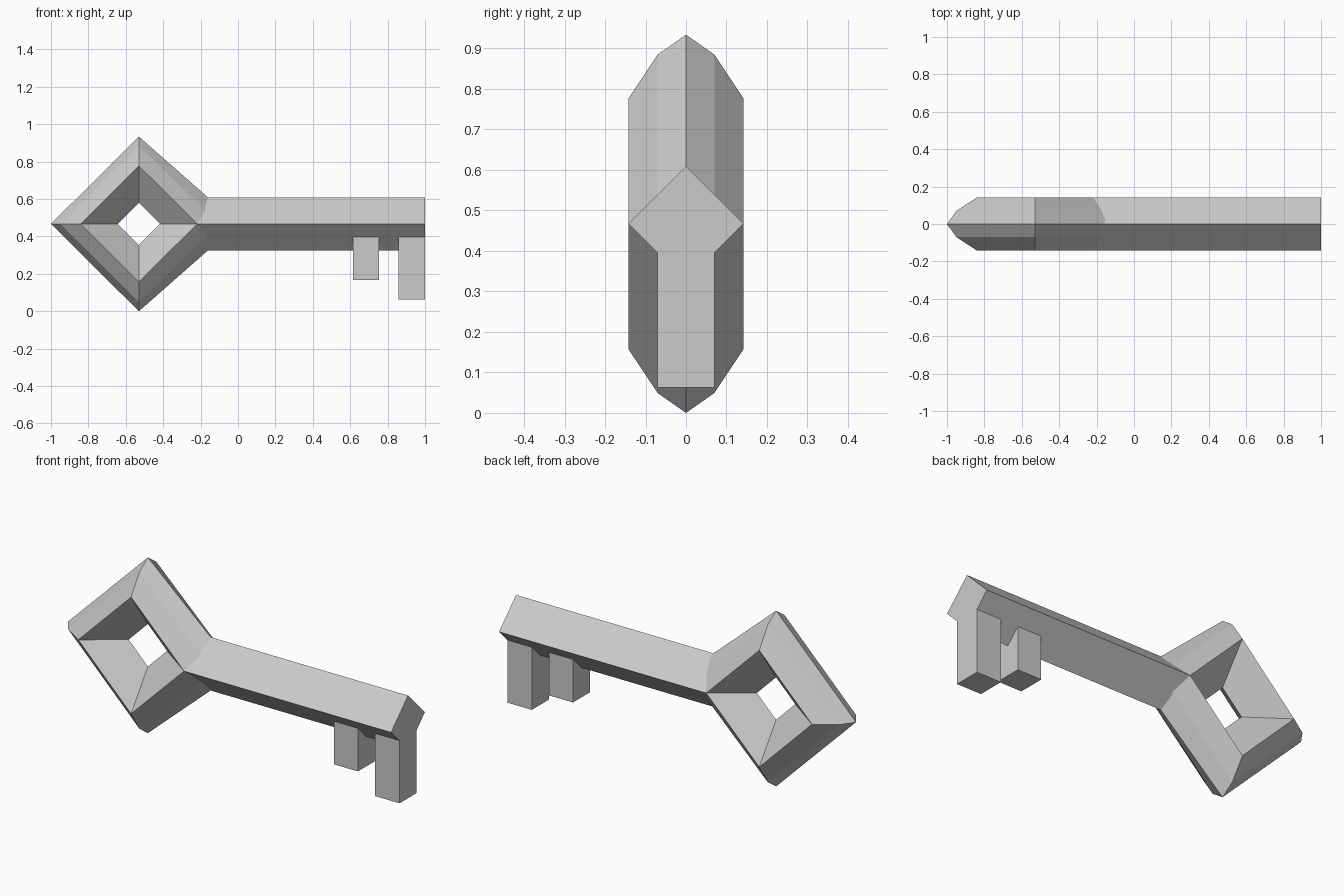
import bpy, bmesh

if "Cube" in bpy.data.objects:
    bpy.data.objects.remove(bpy.data.objects["Cube"])

CX, CZ, HALF = -0.53, 0.467, 0.142


def finish(bm, name):
    bmesh.ops.recalc_face_normals(bm, faces=bm.faces)
    mesh = bpy.data.meshes.new(name)
    bm.to_mesh(mesh)
    bm.free()
    obj = bpy.data.objects.new(name, mesh)
    bpy.context.collection.objects.link(obj)
    return obj


def loft(bm, rings, closed, skip=()):
    """Join equal-length point rings; skip lists profile edges left open."""
    vr = [[bm.verts.new(p) for p in r] for r in rings]
    n = len(vr[0])
    for i in range(len(vr) if closed else len(vr) - 1):
        a, b = vr[i], vr[(i + 1) % len(vr)]
        for j in range(n):
            if j not in skip:
                k = (j + 1) % n
                bm.faces.new((a[j], a[k], b[k], b[j]))
    if not closed:
        bm.faces.new(vr[0])
        bm.faces.new(vr[-1])


def bar(name, x0, x1, profile, skip=()):
    bm = bmesh.new()
    loft(bm, [[(x, y, z) for y, z in profile] for x in (x0, x1)], False, skip)
    return finish(bm, name)


# Square bow: section radii (outer, shoulder, ridge, inner) at each corner
std = (0.467, 0.418, 0.31, 0.113)
corners = [(1, 0, (0.0 - CX, 0.432, 0.312, 0.113)),
           (0, 1, std),
           (-1, 0, (0.47, 0.42, 0.31, 0.113)),
           (0, -1, std)]
rings = []
for dx, dz, (out, sho, rid, inn) in corners:
    section = [(out, 0), (sho, 0.07), (rid, HALF), (inn, 0),
               (rid, -HALF), (sho, -0.07)]
    rings.append([(CX + dx * r, y, CZ + dz * r) for r, y in section])
bm = bmesh.new()
loft(bm, rings, True)
finish(bm, "bow")

# Diamond-section shaft
bar("shaft", -0.22, 1.0,
    [(0, CZ + HALF), (HALF, CZ), (0, CZ - HALF), (-HALF, CZ)])

# Teeth, notched on top to fit the underside of the shaft
W = 0.071
for name, x0, x1, bottom in (("short_tooth", 0.615, 0.755, 0.167),
                             ("long_tooth", 0.857, 1.0, 0.063)):
    top = CZ - HALF + W
    bar(name, x0, x1,
        [(-W, bottom), (W, bottom), (W, top), (0, CZ - HALF), (-W, top)],
        skip=(2, 3))
